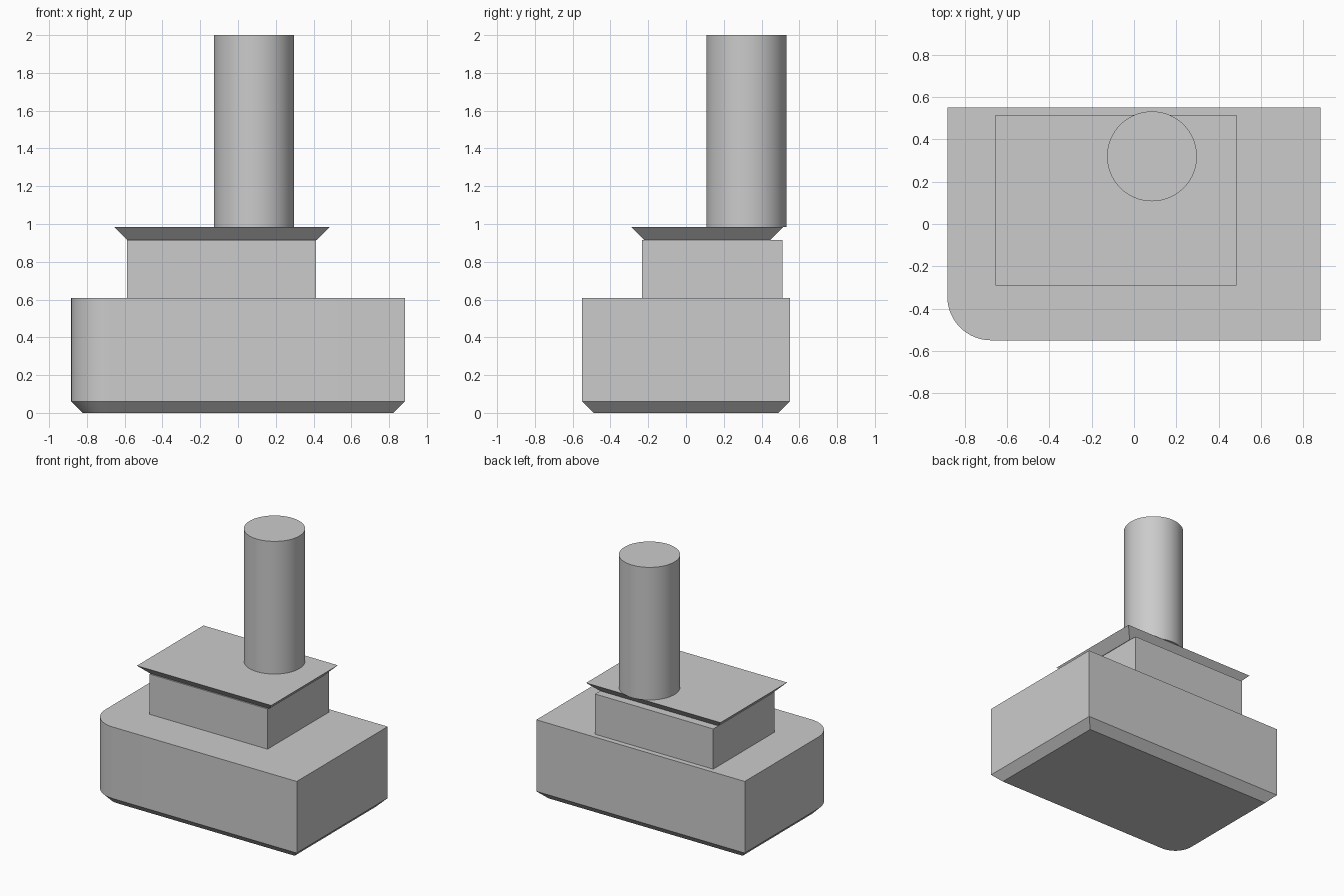
import bpy
import math

# Remove the default cube
cube = bpy.data.objects.get("Cube")
if cube:
    bpy.data.objects.remove(cube, do_unlink=True)

grey = bpy.data.materials.new("plain_grey")
grey.use_nodes = True
colour = (0.6, 0.6, 0.6, 1)
grey.diffuse_color = colour
grey.node_tree.nodes["Principled BSDF"].inputs["Base Color"].default_value = colour


def rectangle(x0, x1, y0, y1, radius=0, steps=16):
    """Counter-clockwise outline, optionally rounded at the -x -y corner."""
    outline = [(x1, y0), (x1, y1), (x0, y1)]
    if not radius:
        return outline + [(x0, y0)]
    for i in range(steps + 1):
        a = math.pi + i / steps * math.pi / 2
        outline.append((x0 + radius + radius * math.cos(a),
                        y0 + radius + radius * math.sin(a)))
    return outline


def circle(cx, cy, radius, steps=96):
    angles = [2 * math.pi * i / steps for i in range(steps)]
    return [(cx + radius * math.cos(a), cy + radius * math.sin(a)) for a in angles]


def loft(name, *sections):
    """Closed solid through stacked (z, outline) sections, bottom to top."""
    n = len(sections[0][1])
    verts = [(x, y, z) for z, outline in sections for x, y in outline]
    faces = [tuple(reversed(range(n))), tuple(range(len(verts) - n, len(verts)))]
    for s in range(len(sections) - 1):
        low, high = s * n, (s + 1) * n
        for i in range(n):
            j = (i + 1) % n
            faces.append((low + i, low + j, high + j, high + i))
    mesh = bpy.data.meshes.new(name)
    mesh.from_pydata(verts, [], faces)
    mesh.materials.append(grey)
    obj = bpy.data.objects.new(name, mesh)
    bpy.context.collection.objects.link(obj)
    bpy.ops.object.select_all(action="DESELECT")
    obj.select_set(True)
    bpy.context.view_layer.objects.active = obj
    bpy.ops.object.shade_smooth_by_angle(angle=math.radians(30))
    return obj


# Base block with one rounded corner and a chamfered underside
half_x, half_y, chamfer, corner = 0.883, 0.55, 0.06, 0.207
body = rectangle(-half_x, half_x, -half_y, half_y, corner)
foot = rectangle(chamfer - half_x, half_x - chamfer,
                 chamfer - half_y, half_y - chamfer, corner - chamfer)
loft("base", (0, foot), (chamfer, body), (0.608, body))

# Riser block
riser = rectangle(-0.588, 0.413, -0.232, 0.51)
loft("riser", (0.608, riser), (0.916, riser))

# Plate flaring outwards to its top
loft("flared_plate",
     (0.916, rectangle(-0.586, 0.417, -0.222, 0.448)),
     (0.984, rectangle(-0.654, 0.485, -0.29, 0.516)))

# Round post, slightly overhanging the plate at the back
post = circle(0.085, 0.32, 0.2125)
loft("post", (0.984, post), (2.0, post))
